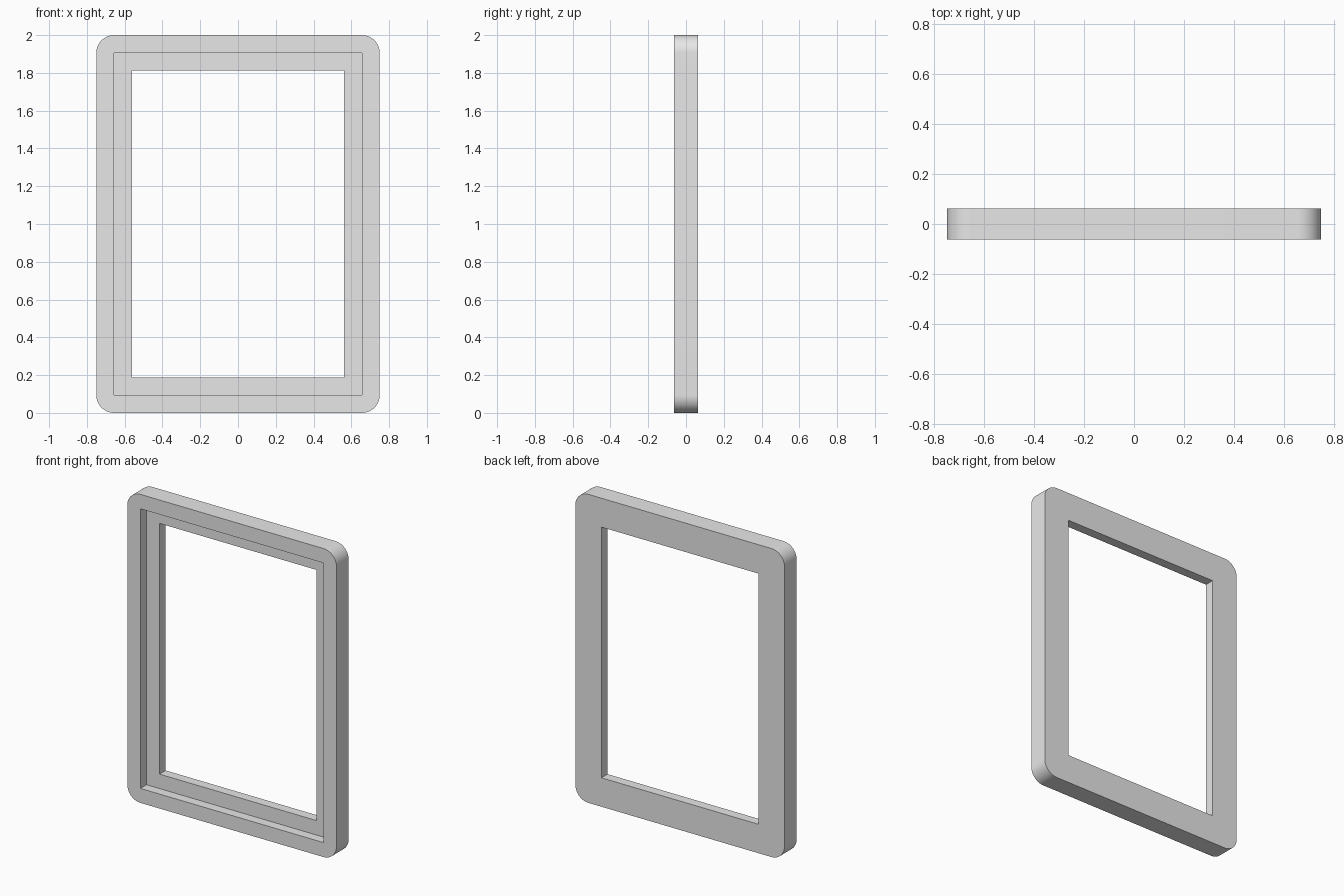
import bpy, bmesh, math

cube = bpy.data.objects.get("Cube")
if cube:
    bpy.data.objects.remove(cube, do_unlink=True)

HALF_W, HALF_H, HALF_T = 0.75, 1.0, 0.0625
STEP = 0.09375      # border width, also the corner radius
SEGMENTS = 16       # per rounded corner


def ring(bm, inset, radius, y):
    """Rectangular loop around the frame with rounded (or square) corners."""
    cx, cz = HALF_W - inset - radius, HALF_H - inset - radius
    verts = []
    for corner, (sx, sz) in enumerate([(1, 1), (-1, 1), (-1, -1), (1, -1)]):
        for i in range(SEGMENTS + 1):
            a = (corner + i / SEGMENTS) * math.pi / 2
            verts.append(bm.verts.new((sx * cx + radius * math.cos(a), y,
                                       HALF_H + sz * cz + radius * math.sin(a))))
    return verts


# Frame cross-section: outer front, rebate wall, rebate floor, opening, back
bm = bmesh.new()
rings = [ring(bm, 0, STEP, -HALF_T),
         ring(bm, STEP, 0, -HALF_T),
         ring(bm, STEP, 0, 0),
         ring(bm, 2 * STEP, 0, 0),
         ring(bm, 2 * STEP, 0, HALF_T),
         ring(bm, 0, STEP, HALF_T)]
for a, b in zip(rings, rings[1:] + rings[:1]):
    for i in range(len(a)):
        j = (i + 1) % len(a)
        bm.faces.new((a[i], a[j], b[j], b[i]))
bmesh.ops.remove_doubles(bm, verts=bm.verts, dist=1e-5)
bmesh.ops.recalc_face_normals(bm, faces=bm.faces)
mesh = bpy.data.meshes.new("picture_frame")
bm.to_mesh(mesh)
bm.free()

frame = bpy.data.objects.new("picture_frame", mesh)
bpy.context.collection.objects.link(frame)

# Plain grey
grey = bpy.data.materials.new("light_grey")
grey.use_nodes = True
grey.diffuse_color = (0.8, 0.8, 0.8, 1)
grey.node_tree.nodes["Principled BSDF"].inputs["Base Color"].default_value = (0.8, 0.8, 0.8, 1)
mesh.materials.append(grey)

# Smooth rounded corners, sharp edges elsewhere
bpy.ops.object.select_all(action='DESELECT')
frame.select_set(True)
bpy.context.view_layer.objects.active = frame
bpy.ops.object.shade_smooth_by_angle(angle=math.radians(30))
